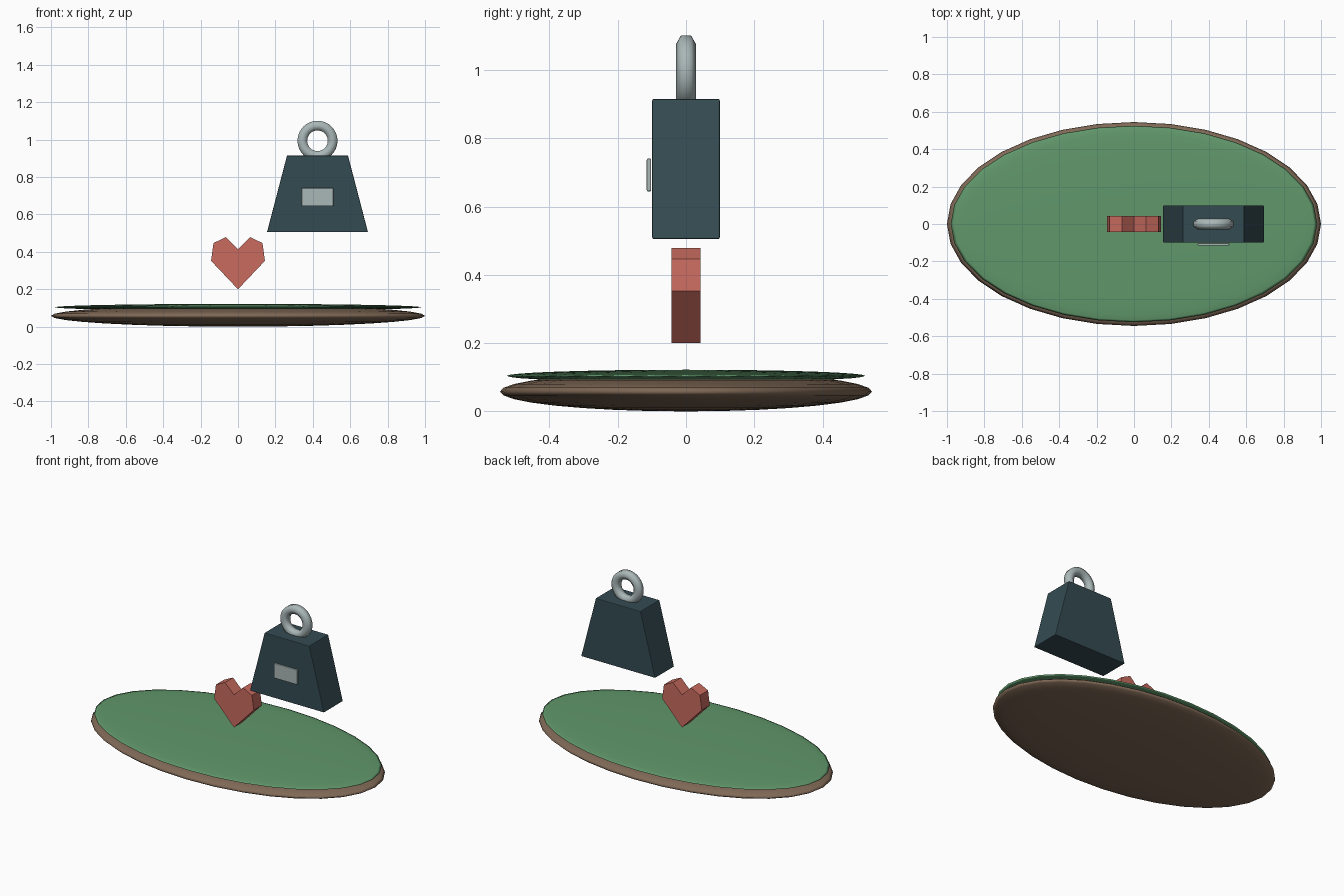
import bpy, bmesh, math

if "Cube" in bpy.data.objects:
    bpy.data.objects.remove(bpy.data.objects["Cube"])


def material(name, r, g, b):
    """Flat colour given as sRGB bytes, stored linear."""
    def lin(c):
        c /= 255
        return c / 12.92 if c <= 0.04045 else ((c + 0.055) / 1.055) ** 2.4
    m = bpy.data.materials.new(name)
    m.diffuse_color = (lin(r), lin(g), lin(b), 1)
    m.use_nodes = True
    m.node_tree.nodes["Principled BSDF"].inputs["Base Color"].default_value = m.diffuse_color
    return m


green = material("grass green", 97, 152, 107)
brown = material("earth brown", 128, 105, 86)
red = material("heart red", 200, 107, 95)
slate = material("dark slate", 52, 75, 82)
grey = material("light grey", 170, 183, 183)


def add_object(name, bm, mat, bevel=0, smooth=False):
    bmesh.ops.recalc_face_normals(bm, faces=bm.faces)
    mesh = bpy.data.meshes.new(name)
    bm.to_mesh(mesh)
    bm.free()
    mesh.materials.append(mat)
    for p in mesh.polygons:
        p.use_smooth = smooth
    ob = bpy.data.objects.new(name, mesh)
    bpy.context.collection.objects.link(ob)
    if bevel:
        mod = ob.modifiers.new("soft edges", 'BEVEL')
        mod.width = bevel
        mod.segments = 2
    return ob


def extrude_profile(name, points, y0, y1, mat, bevel=0):
    """Solid from an x-z outline between two y planes."""
    bm = bmesh.new()
    face = bm.faces.new([bm.verts.new((x, y0, z)) for x, z in points])
    res = bmesh.ops.extrude_face_region(bm, geom=[face])
    for v in res["geom"]:
        if isinstance(v, bmesh.types.BMVert):
            v.co.y = y1
    return add_object(name, bm, mat, bevel)


def disc(name, rx, ry, rz, z, mat):
    """Flattened sphere."""
    bm = bmesh.new()
    bmesh.ops.create_uvsphere(bm, u_segments=32, v_segments=16, radius=1)
    for v in bm.verts:
        v.co = (v.co.x * rx, v.co.y * ry, v.co.z * rz + z)
    return add_object(name, bm, mat, smooth=True)


# Island base and grass layer
disc("earth_base", 1.0, 0.545, 0.058, 0.058, brown)
disc("grass_top", 0.98, 0.525, 0.018, 0.104, green)

# Heart, from a mirrored half outline
half = [(0.144, 0.352), (0.131, 0.447), (0.065, 0.479)]
outline = [(0, 0.2)] + half + [(0, 0.414)] + [(-x, z) for x, z in reversed(half)]
extrude_profile("heart", outline, -0.042, 0.042, red)

# Hanging weight with tapered sides
CX = 0.425
extrude_profile("weight_body",
                [(CX - 0.27, 0.505), (CX + 0.27, 0.505),
                 (CX + 0.163, 0.915), (CX - 0.163, 0.915)],
                -0.099, 0.099, slate, bevel=0.004)

# Label plate on the front of the weight
extrude_profile("weight_label",
                [(0.34, 0.644), (0.51, 0.644), (0.51, 0.741), (0.34, 0.741)],
                -0.115, -0.102, grey, bevel=0.004)

# Ring handle: hexagonal tube swept round a circle
bm = bmesh.new()
N, SIDES, MAJOR, MINOR = 32, 6, 0.081, 0.03
loops = []
for i in range(N):
    a = 2 * math.pi * i / N
    loop = []
    for j in range(SIDES):
        b = 2 * math.pi * j / SIDES
        r = MAJOR + MINOR * math.sin(b)
        loop.append(bm.verts.new((CX + r * math.cos(a), MINOR * math.cos(b),
                                  0.994 + r * math.sin(a))))
    loops.append(loop)
for i in range(N):
    p, q = loops[i], loops[(i + 1) % N]
    for j in range(SIDES):
        k = (j + 1) % SIDES
        bm.faces.new((p[j], q[j], q[k], p[k]))
add_object("ring_handle", bm, grey, smooth=True)
